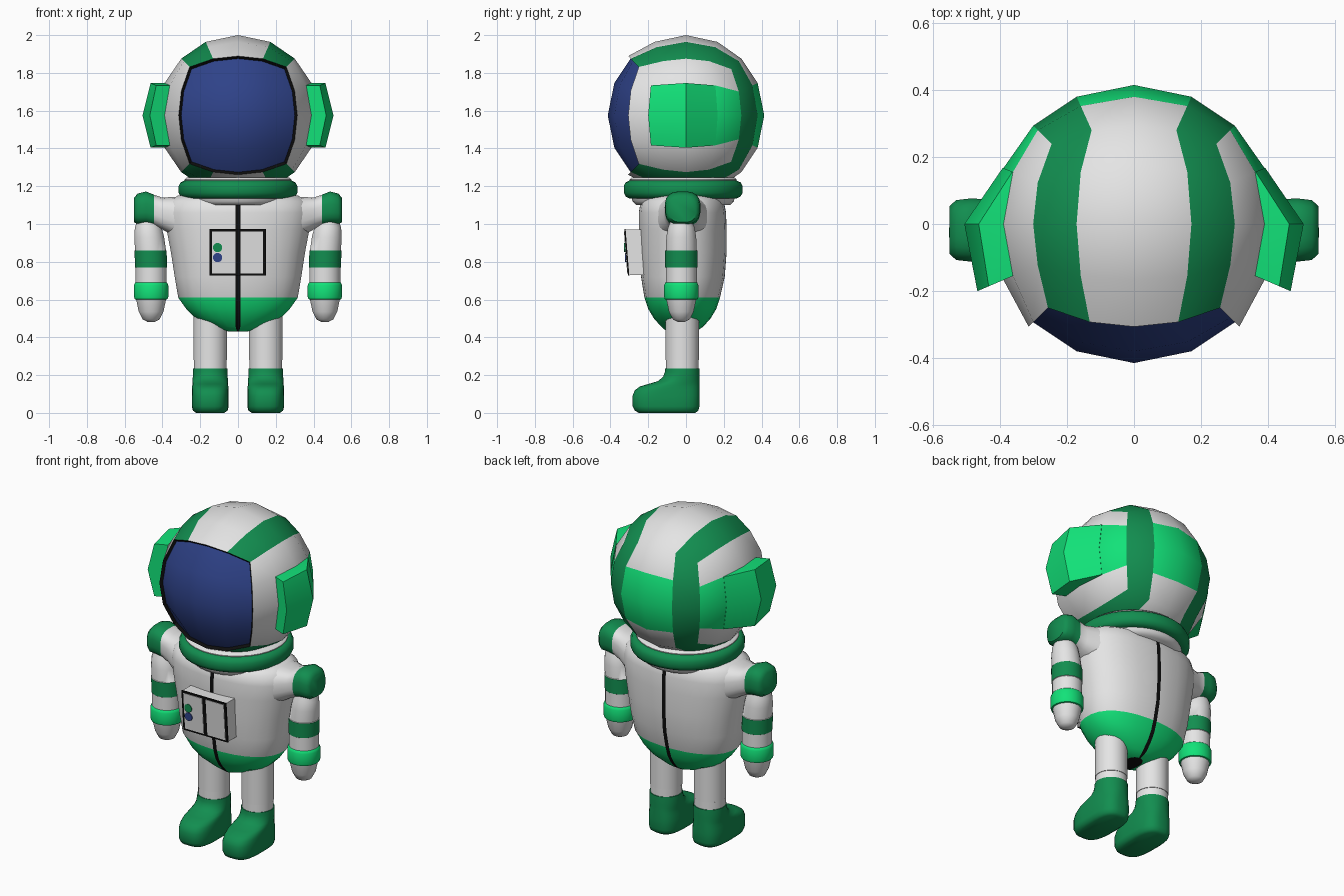
import bpy, bmesh, math
from mathutils import Vector

if "Cube" in bpy.data.objects:
    bpy.data.objects.remove(bpy.data.objects["Cube"])

def material(name, rgb):
    m = bpy.data.materials.new(name)
    m.diffuse_color = (*rgb, 1)
    m.use_nodes = True
    m.node_tree.nodes["Principled BSDF"].inputs["Base Color"].default_value = m.diffuse_color
    return m

MATS = [material("white", (0.78, 0.78, 0.78)),
        material("dark green", (0.006, 0.27, 0.08)),
        material("bright green", (0.006, 0.76, 0.19)),
        material("visor blue", (0.028, 0.055, 0.25)),
        material("black", (0.004, 0.004, 0.004)),
        material("pure white", (1, 1, 1))]
WHITE, DARK, BRIGHT, BLUE, BLACK, PURE = range(6)

def finish(name, bm, color=None, angle=40):
    """Turn a bmesh into an object; color is an index or a rule on the face centre."""
    bmesh.ops.recalc_face_normals(bm, faces=bm.faces)
    if color is not None:
        for f in bm.faces:
            f.material_index = color(f.calc_center_median()) if callable(color) else color
    me = bpy.data.meshes.new(name)
    bm.to_mesh(me)
    bm.free()
    for m in MATS:
        me.materials.append(m)
    ob = bpy.data.objects.new(name, me)
    bpy.context.collection.objects.link(ob)
    bpy.ops.object.select_all(action='DESELECT')
    ob.select_set(True)
    bpy.context.view_layer.objects.active = ob
    if angle:
        bpy.ops.object.shade_smooth_by_angle(angle=math.radians(angle))
    return ob

def loft(name, rings, color, angle=40):
    bm = bmesh.new()
    vs = [[bm.verts.new(p) for p in r] for r in rings]
    n = len(vs[0])
    for a, b in zip(vs, vs[1:]):
        for i in range(n):
            bm.faces.new((a[i], a[(i + 1) % n], b[(i + 1) % n], b[i]))
    bm.faces.new(vs[0])
    bm.faces.new(vs[-1])
    return finish(name, bm, color, angle)

def ring(c, ru, rv, axis='z', n=24, power=2.0):
    """Superellipse ring around c, across the given axis."""
    pts = []
    for i in range(n):
        t = 2 * math.pi * (i + 0.5) / n
        u, v = (math.copysign(abs(w) ** (2 / power), w) for w in (math.cos(t), math.sin(t)))
        u, v = u * ru, v * rv
        off = {'z': (u, v, 0), 'x': (0, u, v), 'y': (u, 0, v)}[axis]
        pts.append(Vector(c) + Vector(off))
    return pts

def box(name, x0, x1, y0, y1, z0, z1, color):
    """Box leaning slightly forward at the top."""
    lean = lambda y, z: y - 0.08 * (z - 0.85)
    rings = [[(x0, lean(y0, z), z), (x1, lean(y0, z), z), (x1, lean(y1, z), z), (x0, lean(y1, z), z)]
             for z in (z0, z1)]
    return loft(name, rings, color, 0)

# Helmet: cube grid projected on a sphere, coloured by grid column and row
HC = Vector((0, 0, 1.575))

def sphere_point(c, k=1.0):
    g = [math.copysign({0: 0, 1: 0.44, 2: 1}[round(abs(w) * 2)], w) for w in c]
    d = Vector(g).normalized() * 0.425
    return HC + Vector((d.x * k, d.y * 0.975 * k, d.z))

def helmet_color(c):
    x, y, z = (abs(c.x), c.y, abs(c.z))
    on_side = x > 0.99
    if y < -0.99:
        return BLUE
    if not on_side and x > 0.5:
        return DARK
    if z < 0.5 and (y > 0.99 or (on_side and y > 0)):
        return BRIGHT
    return WHITE

def cube_grid():
    bm = bmesh.new()
    bmesh.ops.create_cube(bm, size=2)
    bmesh.ops.subdivide_edges(bm, edges=bm.edges[:], cuts=3, use_grid_fill=True)
    for f in bm.faces:
        f.material_index = helmet_color(f.calc_center_median())
    return bm

bm = cube_grid()
bmesh.ops.delete(bm, geom=[f for f in bm.faces if f.material_index == BLUE], context='FACES')
rim = [e for e in bm.edges if e.is_boundary]
rim_verts = {v for e in rim for v in e.verts}
for v in bm.verts:
    p = sphere_point(v.co)
    v.co = HC + (p - HC) * (1.045 if v in rim_verts else 1)
# black lip inside the face opening
ext = bmesh.ops.extrude_edge_only(bm, edges=rim)["geom"]
for g in ext:
    if isinstance(g, bmesh.types.BMVert):
        g.co = HC + (g.co - HC) * 0.94
    elif isinstance(g, bmesh.types.BMFace):
        g.material_index = BLACK
for f in bm.faces:
    if any(isinstance(g, bmesh.types.BMVert) and g in f.verts[:] for g in ext):
        f.material_index = BLACK
finish("helmet", bm, angle=50)

# Visor: the front patch of the same sphere
bm = cube_grid()
bmesh.ops.delete(bm, geom=[f for f in bm.faces if f.material_index != BLUE], context='FACES')
for v in bm.verts:
    v.co = sphere_point(v.co)
bmesh.ops.recalc_face_normals(bm, faces=bm.faces)
if sum(f.normal.y for f in bm.faces) > 0:
    bmesh.ops.reverse_faces(bm, faces=bm.faces)
visor = finish("visor", bm, angle=60)
if sum(p.normal.y for p in visor.data.polygons) > 0:
    visor.data.flip_normals()

# Neck ring and white collars
def lathe(name, profile, color):
    return loft(name, [ring((0, -0.015, z), r, r, n=32) for z, r in profile], color, 50)

lathe("neck_ring", [(1.135, 0.285), (1.145, 0.305), (1.165, 0.316), (1.2, 0.316), (1.22, 0.306), (1.23, 0.285)], DARK)
lathe("upper_collar", [(1.2, 0.28), (1.235, 0.285), (1.245, 0.275)], WHITE)
lathe("lower_collar", [(1.1, 0.25), (1.12, 0.27), (1.145, 0.275)], WHITE)

# Torso with a narrow black seam down the front and back
def torso_ring(z, rx, yf, yb):
    yc, ry = (yf + yb) / 2, (yb - yf) / 2
    pts = ring((0, yc, z), rx, ry, n=28, power=2.3)
    s = min(0.012, rx * 0.1)
    pts += [Vector((x, y, z)) for x in (-s, s) for y in (yf, yb)]
    return sorted(pts, key=lambda p: math.atan2((p.y - yc) / ry, p.x / rx))

def torso_color(c):
    if abs(c.x) < 0.004 and 0.42 < c.z < 1.13:
        return BLACK
    return BRIGHT if c.z < 0.605 else WHITE

loft("torso", [torso_ring(*r) for r in (
    (0.43, 0.05, -0.10, 0.05), (0.455, 0.13, -0.13, 0.09), (0.5, 0.225, -0.17, 0.13),
    (0.55, 0.275, -0.2, 0.16), (0.61, 0.318, -0.22, 0.18), (0.72, 0.337, -0.238, 0.205),
    (0.85, 0.357, -0.246, 0.215), (0.97, 0.38, -0.25, 0.215), (1.06, 0.39, -0.25, 0.212),
    (1.12, 0.375, -0.24, 0.2), (1.15, 0.32, -0.2, 0.17))], torso_color, 50)

# Chest pack with black frame, two white panels and buttons
box("chest_pack", -0.15, 0.145, -0.312, -0.2, 0.73, 0.97, WHITE)
box("pack_frame", -0.152, 0.147, -0.317, -0.31, 0.727, 0.973, BLACK)
for side, x0, x1 in (("left", -0.138, -0.012), ("right", 0.012, 0.133)):
    box("pack_panel_" + side, x0, x1, -0.32, -0.315, 0.739, 0.961, WHITE)
for label, z, col in (("green", 0.875, DARK), ("blue", 0.822, BLUE)):
    y = -0.32 - 0.08 * (z - 0.85)
    loft("button_" + label, [ring((-0.108, y + d, z), 0.025, 0.025, 'y', 12) for d in (0.003, -0.005)], col, 30)

def arm_color(c):
    if 0.77 < c.z < 0.86:
        return DARK
    return BRIGHT if 0.6 < c.z < 0.69 else WHITE

for side, s in (("left", -1), ("right", 1)):
    # Ear pieces: raised at the front, fading into the helmet at the back
    cols = []
    for cy, k in ((-0.5, 1.2), (0, 1.19), (0.5, 1.005)):
        cols.append([sphere_point((s, cy, cz), kk) for kk, rows in
                     ((k, (-0.5, 0, 0.5)), (0.97, (0.5, 0, -0.5))) for cz in rows])
    loft("ear_piece_" + side, cols, BRIGHT, 40)

    # Shoulder with green cap
    loft("shoulder_" + side, [ring((s * x, -0.018, z), ry, rz, 'x', 20, 2.8) for x, z, rz, ry in (
        (0.22, 1.02, 0.12, 0.16), (0.34, 1.04, 0.105, 0.13), (0.4, 1.055, 0.085, 0.1),
        (0.445, 1.073, 0.083, 0.093), (0.487, 1.085, 0.088, 0.095), (0.53, 1.08, 0.082, 0.09),
        (0.55, 1.075, 0.066, 0.072))], lambda c: DARK if abs(c.x) > 0.445 else WHITE, 50)

    # Arm with coloured bands, ending in a tapered hand
    loft("arm_" + side, [ring((s * x, -0.025, z), r, r, n=20) for z, x, r in (
        (0.482, 0.46, 0.02), (0.495, 0.46, 0.045), (0.535, 0.46, 0.066), (0.6, 0.46, 0.08),
        (0.602, 0.46, 0.088), (0.615, 0.46, 0.092), (0.675, 0.46, 0.092), (0.689, 0.46, 0.086),
        (0.691, 0.46, 0.083), (0.769, 0.46, 0.083), (0.771, 0.46, 0.086), (0.859, 0.463, 0.086),
        (0.861, 0.463, 0.083), (0.93, 0.47, 0.08), (0.98, 0.475, 0.072), (1.03, 0.48, 0.05))], arm_color, 50)

    # Leg, ankle ring and boot
    x = s * 0.147
    loft("leg_" + side, [ring((x, -0.02, z), 0.09, 0.09, n=20) for z in (0.28, 0.56)], WHITE)
    loft("ankle_ring_" + side, [ring((x, -0.02, z), 0.088, 0.088, n=20) for z in (0.225, 0.279)], PURE)
    loft("boot_" + side, [ring((x, (yf + yb) / 2, z), w, (yb - yf) / 2, n=28, power=p) for z, w, yf, yb, p in (
        (0.0, 0.075, -0.25, 0.05, 3), (0.012, 0.092, -0.272, 0.066, 3), (0.035, 0.098, -0.283, 0.072, 3),
        (0.09, 0.098, -0.284, 0.073, 3), (0.12, 0.097, -0.272, 0.073, 2.8), (0.14, 0.096, -0.245, 0.073, 2.6),
        (0.153, 0.095, -0.2, 0.073, 2.4), (0.168, 0.094, -0.15, 0.073, 2.2), (0.19, 0.093, -0.122, 0.073, 2.1),
        (0.215, 0.093, -0.113, 0.073, 2), (0.235, 0.092, -0.111, 0.072, 2))], DARK, 60)
